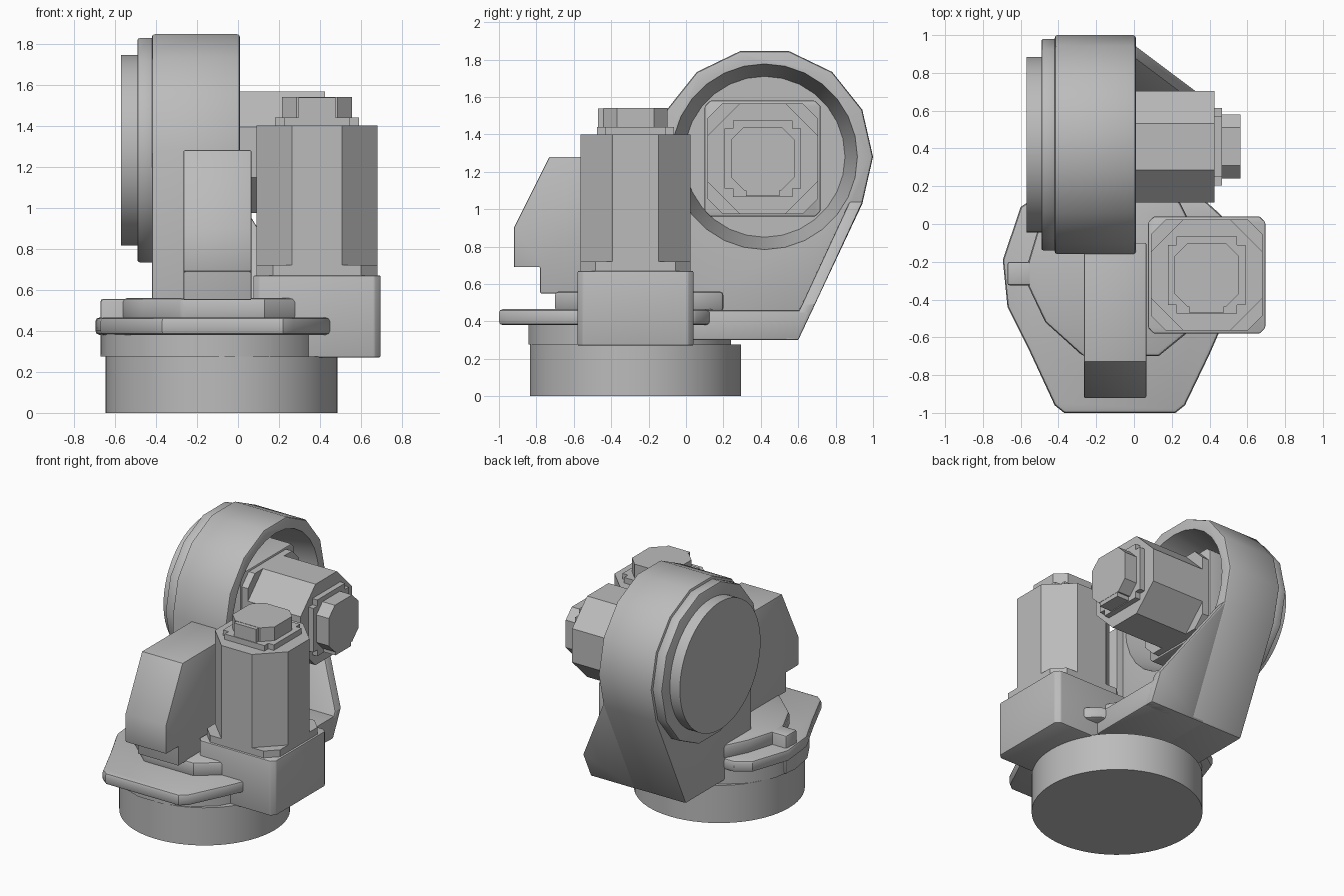
import bpy, bmesh, math
from mathutils import Vector

cube = bpy.data.objects.get("Cube")
if cube:
    bpy.data.objects.remove(cube, do_unlink=True)

grey = bpy.data.materials.new("cast_grey")
grey.use_nodes = True
COLOR = (0.5, 0.5, 0.5, 1)
grey.diffuse_color = COLOR
grey.node_tree.nodes["Principled BSDF"].inputs["Base Color"].default_value = COLOR


def activate(ob):
    bpy.ops.object.select_all(action="DESELECT")
    ob.select_set(True)
    bpy.context.view_layer.objects.active = ob


def finish(name, bm, bevel=0):
    bmesh.ops.recalc_face_normals(bm, faces=bm.faces)
    mesh = bpy.data.meshes.new(name)
    bm.to_mesh(mesh)
    bm.free()
    mesh.materials.append(grey)
    ob = bpy.data.objects.new(name, mesh)
    bpy.context.collection.objects.link(ob)
    activate(ob)
    if bevel:
        mod = ob.modifiers.new("soft_edges", "BEVEL")
        mod.width = bevel
        mod.segments = 2
        mod.limit_method = "ANGLE"
        mod.angle_limit = math.radians(40)
        bpy.ops.object.modifier_apply(modifier=mod.name)
    bpy.ops.object.shade_smooth_by_angle(angle=math.radians(30))
    return ob


def prism(name, outline, axis, a, b, bevel=0, end_outline=None):
    """Loft an outline along z (points x, y) or along x (points y, z)."""
    def place(p, t):
        return (p[0], p[1], t) if axis == "z" else (t, p[0], p[1])
    bm = bmesh.new()
    low = [bm.verts.new(place(p, a)) for p in outline]
    high = [bm.verts.new(place(p, b)) for p in (end_outline or outline)]
    bm.faces.new(low[::-1])
    bm.faces.new(high)
    n = len(low)
    for i in range(n):
        j = (i + 1) % n
        bm.faces.new((low[i], low[j], high[j], high[i]))
    return finish(name, bm, bevel)


def hull(name, points, bevel=0):
    bm = bmesh.new()
    for p in points:
        bm.verts.new(p)
    bmesh.ops.convex_hull(bm, input=bm.verts)
    bmesh.ops.dissolve_limit(bm, angle_limit=0.02, verts=bm.verts, edges=bm.edges)
    return finish(name, bm, bevel)


def circle(c, r, n, first=0, last=None):
    count = n if last is None else last + 1
    return [(c[0] + r * math.cos(2 * math.pi * i / n),
             c[1] + r * math.sin(2 * math.pi * i / n)) for i in range(first, count)]


def cut_square(c, h, k):
    """Square with chamfered corners."""
    m = h - k
    return [(c[0] + u, c[1] + v) for u, v in
            ((h, -m), (h, m), (m, h), (-m, h), (-h, m), (-h, -m), (-m, -h), (m, -h))]


def notched_square(c, h, k):
    """Square with stepped corners."""
    m = h - k
    return [(c[0] + u, c[1] + v) for u, v in
            ((h, -m), (h, m), (m, m), (m, h), (-m, h), (-m, m),
             (-h, m), (-h, -m), (-m, -m), (-m, -h), (m, -h), (m, -m))]


def rectangle(x0, y0, x1, y1):
    return [(x0, y0), (x1, y0), (x1, y1), (x0, y1)]


def motor(name, c, axis, start, seat, end):
    prism(name + "_mount", cut_square(c, 0.31, 0.03), axis, start, seat, 0.008)
    prism(name + "_spacer", cut_square(c, 0.295, 0.08), axis, seat, seat + 0.05)
    prism(name + "_body", cut_square(c, 0.295, 0.172), axis, seat + 0.05, end)
    prism(name + "_cap_flange", notched_square(c, 0.205, 0.045), axis, end, end + 0.04)
    prism(name + "_cap", cut_square(c, 0.17, 0.07), axis, end + 0.04, end + 0.14)
    prism(name + "_connector", rectangle(c[0] - 0.09, c[1] - 0.2, c[0] + 0.09, c[1] - 0.1),
          axis, end + 0.04, end + 0.138)


# Base and turntable
prism("base", circle((-0.08, -0.27), 0.565, 64), "z", 0, 0.275)
prism("turntable_neck", circle((-0.12, -0.3), 0.55, 18), "z", 0.275, 0.39)
plate = [(-0.37, -1), (0.22, -1), (0.27, -0.96), (0.4, -0.69), (0.47, -0.53),
         (0.47, 0.04), (0.38, 0.12), (0.2, 0.16), (-0.5, 0.16), (-0.6, 0.09),
         (-0.695, -0.19), (-0.67, -0.44), (-0.55, -0.68), (-0.42, -0.96)]
prism("turntable_plate", plate, "z", 0.38, 0.465, 0.02)
step = [(-0.56, -0.33), (-0.47, -0.52), (-0.27, -0.7), (0.13, -0.7), (0.29, -0.57),
        (0.3, 0), (0.2, 0.2), (-0.4, 0.2), (-0.5, 0), (-0.56, -0.2)]
prism("turntable_step", step, "z", 0.45, 0.56, 0.02)
prism("stop_tab", rectangle(-0.67, -0.325, -0.5, -0.2), "z", 0.275, 0.555, 0.012)

# Shoulder housing with round head and motor pocket
HUB = (0.42, 1.28)
head = circle(HUB, 0.58, 14, -1, 7)
housing = prism("shoulder_housing", head + [(-0.16, 0.3), (0.6, 0.3)],
                "x", -0.42, 0.01, 0.015)
cutter = prism("pocket_cutter", circle(HUB, 0.43, 28), "x", -0.3, 0.05,
               end_outline=circle(HUB, 0.505, 28))
cutter.hide_render = True
activate(housing)
cut = housing.modifiers.new("pocket", "BOOLEAN")
cut.operation = "DIFFERENCE"
cut.solver = "EXACT"
cut.object = cutter
bpy.ops.object.modifier_apply(modifier=cut.name)
bpy.data.objects.remove(cutter, do_unlink=True)
bpy.ops.object.shade_smooth_by_angle(angle=math.radians(30))

# Widened foot: floor and sloping rear wall
prism("housing_floor", [(0, 0.3), (0.6, 0.3), (0.67, 0.46), (0, 0.46)],
      "x", -0.1, 0.35, 0.012)
outer = [(-0.01, 0.945, 1.04), (0.01, 0.945, 1.04), (0.35, 0.69, 0.49),
         (0.35, 0.6, 0.3), (-0.01, 0.6, 0.3)]
hull("housing_rear_wall", outer + [Vector(p) - Vector((0, 0.07, 0)) for p in outer], 0.008)

# Output discs on the outer side of the head
prism("output_ring", circle(HUB, 0.56, 14), "x", -0.49, -0.41, 0.01)
prism("output_disc", circle(HUB, 0.465, 64), "x", -0.57, -0.48)

# Front cabinet
cabinet = [(-0.1, 0.55), (-0.78, 0.55), (-0.78, 0.69), (-0.92, 0.69),
           (-0.92, 0.9), (-0.73, 1.28), (-0.1, 1.28)]
prism("front_cabinet", cabinet, "x", -0.265, 0.065, 0.006)

# Drive motors
motor("turn_motor", (0.385, -0.27), "z", 0.27, 0.67, 1.4)
motor("shoulder_motor", (0.41, 1.27), "x", -0.32, -0.05, 0.425)
